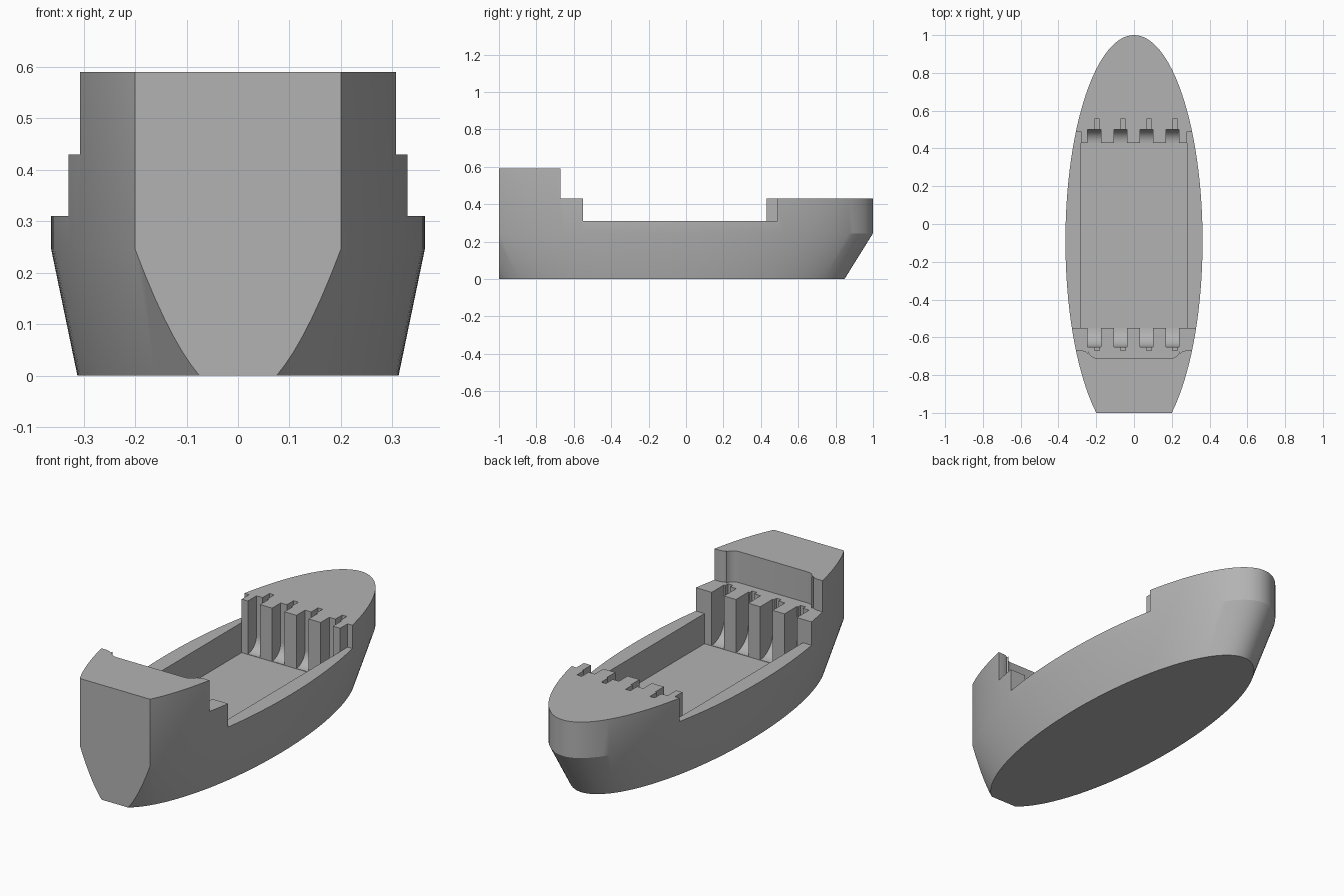
import bpy, bmesh, math

if "Cube" in bpy.data.objects:
    bpy.data.objects.remove(bpy.data.objects["Cube"], do_unlink=True)

grey = bpy.data.materials.new("hull grey")
grey.use_nodes = True
colour = (0.45, 0.45, 0.45, 1)
grey.diffuse_color = colour
grey.node_tree.nodes["Principled BSDF"].inputs["Base Color"].default_value = colour

CENTRE, HALF_LENGTH, HALF_WIDTH = -0.09, 1.09, 0.363
KNUCKLE, GUNWALE, DECK, ROOF, FLOOR = 0.245, 0.31, 0.43, 0.59, 0.155
HOLD_FRONT, HOLD_BACK, HOLD_SIDE = -0.55, 0.43, 0.28
SEGMENTS = 128


def make_object(name, bm):
    bmesh.ops.recalc_face_normals(bm, faces=bm.faces[:])
    mesh = bpy.data.meshes.new(name)
    bm.to_mesh(mesh)
    bm.free()
    obj = bpy.data.objects.new(name, mesh)
    bpy.context.collection.objects.link(obj)
    mesh.materials.append(grey)
    return obj


def prism(name, points, direction):
    """Extrude a closed outline of 3D points along a direction."""
    bm = bmesh.new()
    face = bm.faces.new([bm.verts.new(p) for p in points])
    new = bmesh.ops.extrude_face_region(bm, geom=[face])["geom"]
    verts = [v for v in new if isinstance(v, bmesh.types.BMVert)]
    bmesh.ops.translate(bm, verts=verts, vec=direction)
    return make_object(name, bm)


def plan_prism(name, outline, bottom, top):
    return prism(name, [(x, y, bottom) for x, y in outline], (0, 0, top - bottom))


def box(name, x0, x1, y0, y1, z0, z1):
    return plan_prism(name, [(x0, y0), (x1, y0), (x1, y1), (x0, y1)], z0, z1)


def carve(target, cutter):
    mod = target.modifiers.new(cutter.name, "BOOLEAN")
    mod.operation = "DIFFERENCE"
    mod.solver = "EXACT"
    mod.object = cutter
    cutter.hide_render = True
    bpy.context.view_layer.objects.active = target
    bpy.ops.object.modifier_apply(modifier=mod.name)
    bpy.data.objects.remove(cutter, do_unlink=True)


# Elliptical hull: flared bottom, upright sides, flat transom
bm = bmesh.new()
rings = []
for z, scale in ((0, 0.86), (KNUCKLE, 1), (ROOF, 1)):
    angles = [math.tau * i / SEGMENTS for i in range(SEGMENTS)]
    rings.append([bm.verts.new((HALF_WIDTH * scale * math.cos(a),
                                CENTRE + HALF_LENGTH * scale * math.sin(a), z)) for a in angles])
for low, high in zip(rings, rings[1:]):
    for i in range(SEGMENTS):
        j = (i + 1) % SEGMENTS
        bm.faces.new((low[i], low[j], high[j], high[i]))
bm.faces.new(rings[0])
bm.faces.new(rings[-1])
cut = bmesh.ops.bisect_plane(bm, geom=bm.verts[:] + bm.edges[:] + bm.faces[:],
                             plane_co=(0, -1, 0), plane_no=(0, -1, 0), clear_outer=True)
bmesh.ops.holes_fill(bm, edges=[e for e in bm.edges if e.is_boundary], sides=0)
hull = make_object("ship_hull", bm)

# Space above the decks, with a rounded recess in the stern house
right_curve = []
for i in range(7):
    a = math.radians(90 * i / 6)
    right_curve.append((0.195 + 0.05 * math.sin(a), -0.66 - 0.05 * math.cos(a)))
right_curve[-1] = (0.245, -0.685)
right_curve += [(0.255, -0.675), (0.275, -0.67), (0.6, -0.67)]
left_curve = [(-x, y) for x, y in reversed(right_curve)]
carve(hull, plan_prism("deck_cutter", left_curve + right_curve + [(0.6, 1.2), (-0.6, 1.2)], DECK, 1))

# Low gunwale amidships, leaving the inner part of the bow block forward
step = 0.49
carve(hull, plan_prism("gunwale_cutter", [
    (-0.6, HOLD_FRONT), (0.6, HOLD_FRONT), (0.6, step), (HOLD_SIDE, step),
    (HOLD_SIDE, HOLD_BACK), (-HOLD_SIDE, HOLD_BACK), (-HOLD_SIDE, step), (-0.6, step)], GUNWALE, 1))

# Cargo hold
carve(hull, box("hold_cutter", -HOLD_SIDE, HOLD_SIDE, HOLD_FRONT, HOLD_BACK, FLOOR, 1))

# Rows of slots with curved feet and a narrow notch behind each
for name, start, direction, radius, notch_end in (
        ("bow", HOLD_BACK, 1, 0.07, 0.555), ("stern", HOLD_FRONT, -1, 0.1, -0.67)):
    profile = [(start - direction * 0.03, 1), (start - direction * 0.03, FLOOR + 0.002)]
    for i in range(11):
        a = math.radians(9 * i)
        profile.append((start + direction * radius * math.sin(a),
                        FLOOR + 0.002 + radius * (1 - math.cos(a))))
    profile.append((start + direction * radius, 1))
    for k in range(4):
        x = -0.21 + 0.138 * k
        carve(hull, prism(name + "_slot_cutter", [(x - 0.035, y, z) for y, z in profile], (0.07, 0, 0)))
        inner = start + direction * (radius - 0.02)
        y0, y1 = sorted((inner, notch_end))
        carve(hull, box(name + "_notch_cutter", x, x + 0.027, y0, y1, DECK - 0.05, DECK + 0.05))

# Smooth sides with crisp edges
bpy.ops.object.select_all(action="DESELECT")
hull.select_set(True)
bpy.context.view_layer.objects.active = hull
bpy.ops.object.shade_smooth_by_angle(angle=math.radians(20))
